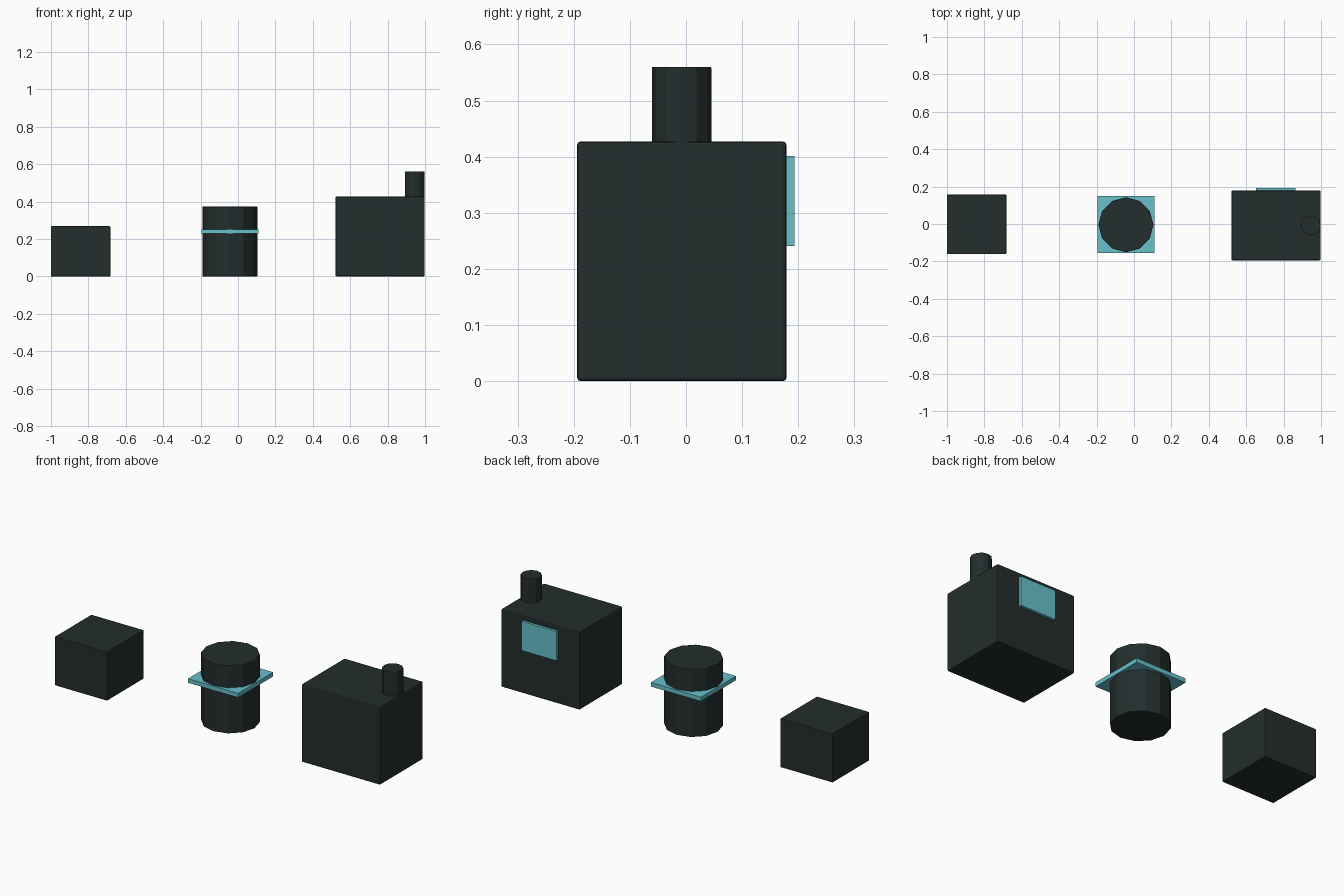
import bpy, bmesh, math
from mathutils import Matrix

if "Cube" in bpy.data.objects:
    bpy.data.objects.remove(bpy.data.objects["Cube"])


def material(name, rgb):
    m = bpy.data.materials.new(name)
    m.diffuse_color = (*rgb, 1.0)
    m.use_nodes = True
    m.node_tree.nodes["Principled BSDF"].inputs["Base Color"].default_value = m.diffuse_color
    return m


DARK = material("dark slate", (0.017, 0.027, 0.026))
CYAN = material("pale cyan", (0.14, 0.53, 0.60))


def finish(name, bm, mat, bevel):
    mesh = bpy.data.meshes.new(name)
    bm.to_mesh(mesh)
    bm.free()
    mesh.materials.append(mat)
    ob = bpy.data.objects.new(name, mesh)
    bpy.context.collection.objects.link(ob)
    if bevel:
        mod = ob.modifiers.new("edge bevel", 'BEVEL')
        mod.width = bevel
        mod.segments = 2
        mod.limit_method = 'ANGLE'
        mod.angle_limit = math.radians(40)
    return ob


def box(name, x, y, z, mat, bevel=0.0):
    """Box from (min, max) ranges on each axis."""
    bm = bmesh.new()
    bmesh.ops.create_cube(bm, size=1)
    for v in bm.verts:
        for i, (lo, hi) in enumerate((x, y, z)):
            v.co[i] = lo if v.co[i] < 0 else hi
    return finish(name, bm, mat, bevel)


def drum(name, x, y, radius, z0, z1, mat, bevel=0.0, sides=12):
    """Upright faceted cylinder."""
    bm = bmesh.new()
    bmesh.ops.create_cone(bm, cap_ends=True, segments=sides,
                          radius1=radius, radius2=radius, depth=z1 - z0,
                          matrix=Matrix.Translation((x, y, (z0 + z1) / 2)))
    return finish(name, bm, mat, bevel)


# Small crate on the left
box("small_crate", (-1.0, -0.683), (-0.16, 0.157), (0, 0.268), DARK, 0.003)

# Faceted tank with a thin square collar in the middle
drum("tank", -0.043, -0.004, 0.147, 0, 0.373, DARK, 0.003)
box("tank_collar", (-0.195, 0.109), (-0.155, 0.149), (0.228, 0.251), CYAN)

# Large block with chimney and rear panel on the right
box("large_block", (0.521, 0.998), (-0.194, 0.179), (0, 0.427), DARK, 0.006)
drum("chimney", 0.945, -0.008, 0.053, 0.40, 0.56, DARK, 0.002)
box("rear_panel", (0.651, 0.864), (0.165, 0.193), (0.241, 0.401), CYAN)
